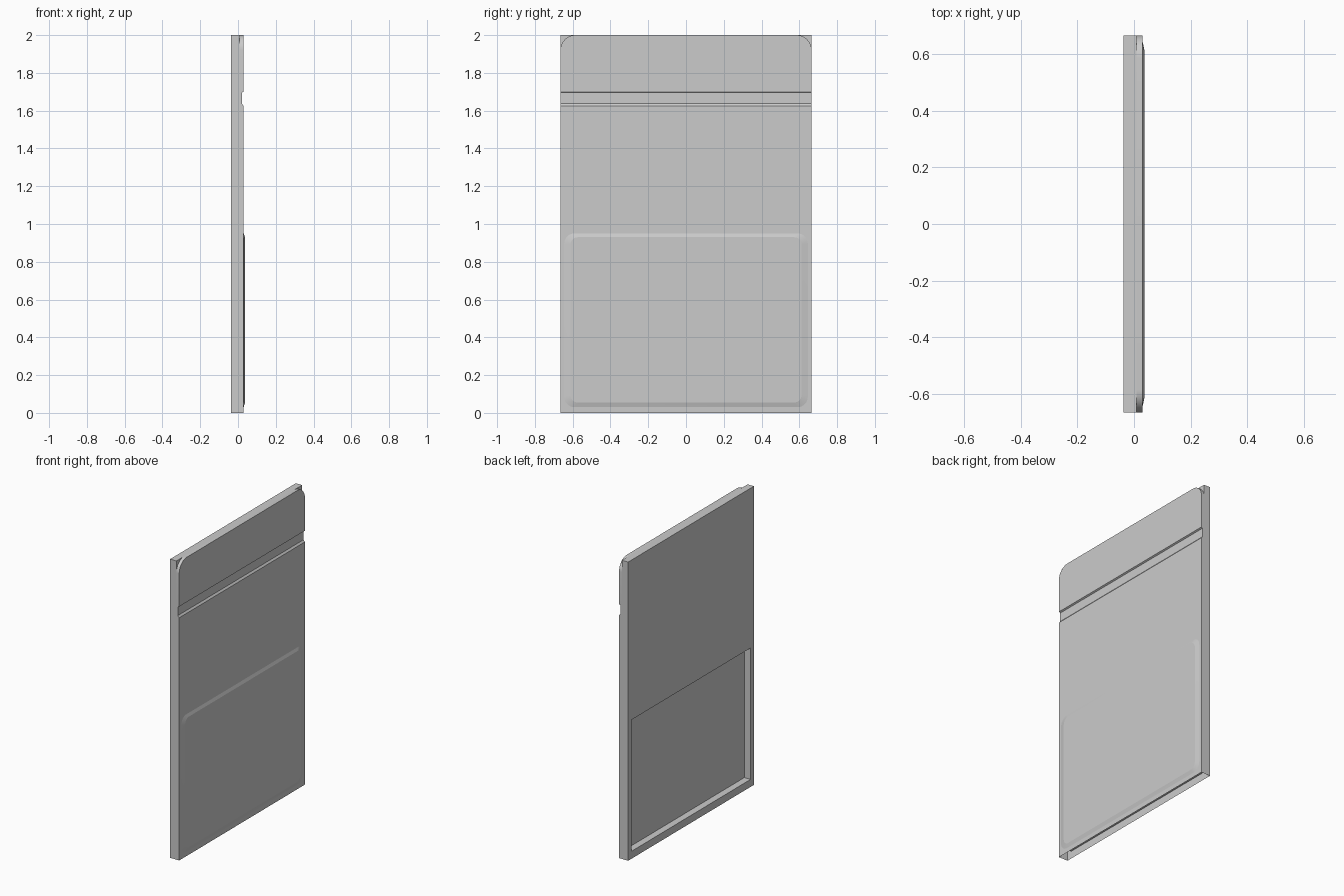
import bpy, bmesh
from math import sin, cos, pi, radians

if "Cube" in bpy.data.objects:
    bpy.data.objects.remove(bpy.data.objects["Cube"])

W, H = 0.665, 2.0                      # half width, height
XB, XM, XF, XP = -0.037, 0.009, 0.030, 0.037   # back, step, front, raised panel
R = 0.08                               # top corner radius


def ring(bm, x, hy, z0, z1, r=0.0, n=8):
    """Rounded rectangle loop in the plane at x."""
    out = []
    corners = [(hy - r, z0 + r, -pi / 2), (hy - r, z1 - r, 0),
               (-hy + r, z1 - r, pi / 2), (-hy + r, z0 + r, pi)]
    for cy, cz, a0 in corners:
        for i in range(n + 1):
            a = a0 + i * pi / 2 / n
            out.append(bm.verts.new((x, cy + r * cos(a), cz + r * sin(a))))
    return out


def bridge(bm, a, b, skip_bottom=False):
    count = len(a)
    for i in range(count):
        j = (i + 1) % count
        if skip_bottom and max(v.co.z for v in (a[i], a[j], b[i], b[j])) < 1e-6:
            continue
        bm.faces.new((a[i], a[j], b[j], b[i]))


def finish(bm, name, sign):
    """Weld, orient so the main face looks along sign * x, and add the object."""
    bmesh.ops.remove_doubles(bm, verts=bm.verts, dist=1e-5)
    bmesh.ops.dissolve_degenerate(bm, edges=bm.edges, dist=1e-6)
    bmesh.ops.recalc_face_normals(bm, faces=bm.faces)
    if sign * sum(f.normal.x * f.calc_area() for f in bm.faces) < 0:
        bmesh.ops.reverse_faces(bm, faces=bm.faces)
    me = bpy.data.meshes.new(name)
    bm.to_mesh(me)
    bm.free()
    ob = bpy.data.objects.new(name, me)
    bpy.context.collection.objects.link(ob)
    bpy.ops.object.select_all(action='DESELECT')
    ob.select_set(True)
    bpy.context.view_layer.objects.active = ob
    bpy.ops.object.shade_smooth_by_angle(angle=radians(10))
    return ob


# Back housing: open at the bottom, with a sunken window in the rear face
bm = bmesh.new()
front = ring(bm, XM, W, 0, H, n=1)
back = ring(bm, XB, W, 0, H, n=1)
mouth = ring(bm, XB, 0.63, 0.05, 0.93, n=1)
floor = ring(bm, XM, 0.63, 0.05, 0.93, n=1)
bridge(bm, front, back, skip_bottom=True)
bridge(bm, back, mouth)
bridge(bm, mouth, floor)
bm.faces.new(floor)
# small step faces behind the rounded top corners
for s in (-1, 1):
    pts = [(s * W, H)] + [(s * (W - R + R * cos(i * pi / 16)), H - R + R * sin(i * pi / 16))
                          for i in range(9)]
    bm.faces.new([bm.verts.new((XM, y, z)) for y, z in pts])
finish(bm, "back_housing", -1)

# Front skin: plate with a bevelled raised panel, then a cross groove on top
bm = bmesh.new()
G0 = 1.625
plate = ring(bm, XF, W, 0, G0)
outer = ring(bm, XF, 0.645, 0.03, 0.95, 0.055)
inner = ring(bm, XP, 0.612, 0.055, 0.93, 0.04)
bridge(bm, plate, outer)
bridge(bm, outer, inner)
bm.faces.new(inner)
groove = [(XF, G0), (0.020, 1.637), (0.020, 1.695), (XF, 1.70)]
for (xa, za), (xb, zb) in zip(groove, groove[1:]):
    bm.faces.new([bm.verts.new(p) for p in
                  ((xa, -W, za), (xa, W, za), (xb, W, zb), (xb, -W, zb))])
side = [(XM, 0), (XF, 0)] + groove + [(XM, 1.70)]
for s in (-1, 1):
    bm.faces.new([bm.verts.new((x, s * W, z)) for x, z in side])
finish(bm, "front_skin", 1)

# Top flap: rounded upper corners
bm = bmesh.new()
arc = [(W - R + R * cos(i * pi / 20), H - R + R * sin(i * pi / 20)) for i in range(11)]
outline = [(W, 1.70)] + arc + [(-y, z) for y, z in reversed(arc)] + [(-W, 1.70)]
face = [bm.verts.new((XF, y, z)) for y, z in outline]
rear = [bm.verts.new((XM, y, z)) for y, z in outline]
bm.faces.new(face)
for i in range(len(face) - 1):
    bm.faces.new((face[i], face[i + 1], rear[i + 1], rear[i]))
finish(bm, "top_flap", 1)
